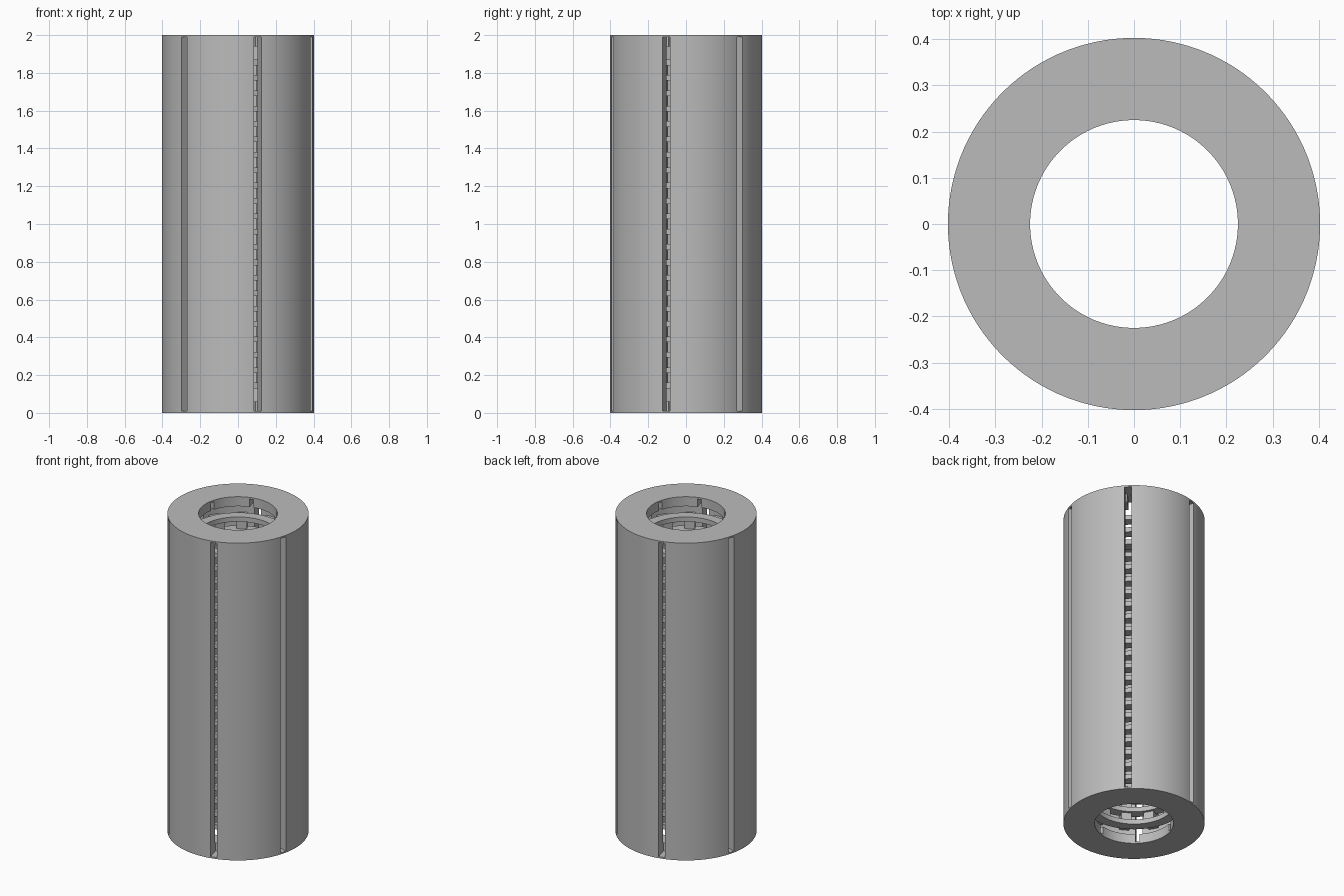
import bpy, bmesh, math
from mathutils import Matrix

cube = bpy.data.objects.get("Cube")
if cube:
    bpy.data.objects.remove(cube, do_unlink=True)

OUTER, BORE, CAVITY = 0.403, 0.225, 0.33
HEIGHT, LIP = 2.0, 0.06

steel = bpy.data.materials.new("grey steel")
steel.use_nodes = True
GREY = (0.5, 0.5, 0.5, 1)
steel.diffuse_color = GREY
steel.node_tree.nodes["Principled BSDF"].inputs["Base Color"].default_value = GREY


def finish(bm, name):
    bmesh.ops.recalc_face_normals(bm, faces=bm.faces)
    mesh = bpy.data.meshes.new(name)
    bm.to_mesh(mesh)
    bm.free()
    mesh.materials.append(steel)
    obj = bpy.data.objects.new(name, mesh)
    bpy.context.collection.objects.link(obj)
    return obj


def add_lathe(bm, profile, segments):
    """Closed (radius, z) profile turned around the z axis."""
    loops = []
    for i in range(segments):
        a = math.tau * i / segments
        loops.append([bm.verts.new((r * math.cos(a), r * math.sin(a), z)) for r, z in profile])
    n = len(profile)
    for i in range(segments):
        p, q = loops[i], loops[(i + 1) % segments]
        for j in range(n):
            k = (j + 1) % n
            bm.faces.new((p[j], q[j], q[k], p[k]))


def add_radial_box(bm, angle, r0, r1, width, z0, z1):
    """Box pointing outward from the axis at an angle in degrees."""
    place = (Matrix.Rotation(math.radians(angle), 4, "Z")
             @ Matrix.Translation(((r0 + r1) / 2, 0, (z0 + z1) / 2))
             @ Matrix.Diagonal((r1 - r0, width, z1 - z0, 1)))
    bmesh.ops.create_cube(bm, size=1, matrix=place)


def smooth(obj):
    bpy.ops.object.select_all(action="DESELECT")
    obj.select_set(True)
    bpy.context.view_layer.objects.active = obj
    bpy.ops.object.shade_smooth_by_angle(angle=math.radians(30))


# Outer sleeve with a bore lip at both ends and a hollow middle
bm = bmesh.new()
add_lathe(bm, [(OUTER, 0), (OUTER, HEIGHT), (BORE, HEIGHT), (BORE, HEIGHT - LIP),
               (CAVITY, HEIGHT - LIP), (CAVITY, LIP), (BORE, LIP), (BORE, 0)], 120)
sleeve = finish(bm, "outer_sleeve")

# Six lengthwise slots, narrower where they pass through the lips
for name, r0, r1, width in (("slot_cutter", 0.32, 0.45, 0.04),
                            ("lip_notch_cutter", 0.2, 0.35, 0.022)):
    bm = bmesh.new()
    for k in range(6):
        add_radial_box(bm, 45 + 60 * k, r0, r1, width, 0.01, HEIGHT - 0.01)
    cutter = finish(bm, name)
    cutter.hide_render = True
    cutter.hide_set(True)
    cut = sleeve.modifiers.new(name, "BOOLEAN")
    cut.operation = "DIFFERENCE"
    cut.solver = "EXACT"
    cut.object = cutter
bpy.context.view_layer.objects.active = sleeve
for name in [m.name for m in sleeve.modifiers]:
    bpy.ops.object.modifier_apply(modifier=name)
    bpy.data.objects.remove(bpy.data.objects[name], do_unlink=True)
smooth(sleeve)

# Stack of inner rings
COUNT, FIRST, LAST, THICK = 22, 0.13, 1.84, 0.03
step = (LAST - FIRST) / (COUNT - 1)
bm = bmesh.new()
for i in range(COUNT):
    z = FIRST + i * step
    add_lathe(bm, [(0.23, z), (0.29, z), (0.29, z + THICK), (0.23, z + THICK)], 72)
smooth(finish(bm, "inner_rings"))

# Spacer blocks between the rings, tying them to the sleeve
bm = bmesh.new()
for i in range(COUNT - 1):
    z = FIRST + i * step
    for k in range(12):
        add_radial_box(bm, 30 * k, 0.245, 0.345, 0.06, z + THICK / 2, z + step + THICK / 2)
finish(bm, "spacer_blocks")
